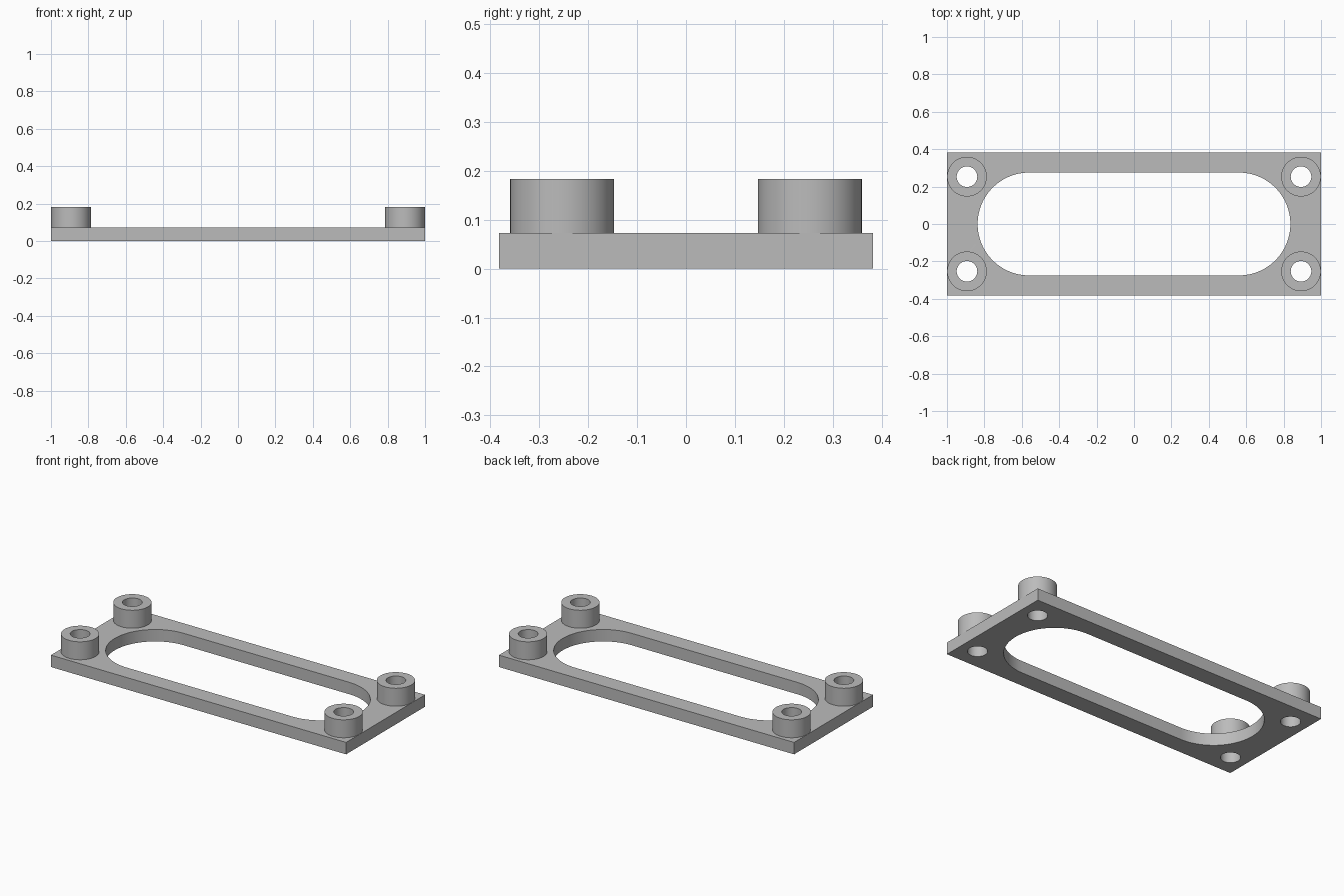
import bpy
import bmesh
from math import cos, sin, pi, radians

cube = bpy.data.objects.get("Cube")
if cube:
    bpy.data.objects.remove(cube, do_unlink=True)

# Overall dimensions
HALF_X, HALF_Y = 1.0, 0.382
PLATE_H, TOP = 0.073, 0.183
BOSS_X, BOSS_Y = 0.893, 0.253
BOSS_R, HOLE_R = 0.106, 0.055
SLOT_X, SLOT_R = 0.836, 0.275

grey = bpy.data.materials.new("plain grey")
grey.use_nodes = True
colour = (0.5, 0.5, 0.5, 1)
grey.diffuse_color = colour
grey.node_tree.nodes["Principled BSDF"].inputs["Base Color"].default_value = colour


def arc(cx, cy, r, start, end, steps):
    angles = [start + (end - start) * i / steps for i in range(steps + 1)]
    return [(cx + r * cos(a), cy + r * sin(a)) for a in angles]


def circle(cx, cy, r, steps=64):
    return arc(cx, cy, r, 0, 2 * pi, steps)[:-1]


def extrude_outline(name, loops, z0, z1):
    """Extrude a flat outline; loops after the first are holes."""
    curve = bpy.data.curves.new(name, 'CURVE')
    curve.dimensions = '2D'
    curve.fill_mode = 'BOTH'
    curve.extrude = (z1 - z0) / 2
    for loop in loops:
        spline = curve.splines.new('POLY')
        spline.points.add(len(loop) - 1)
        for point, (x, y) in zip(spline.points, loop):
            point.co = (x, y, 0, 1)
        spline.use_cyclic_u = True
    obj = bpy.data.objects.new(name, curve)
    bpy.context.collection.objects.link(obj)
    bpy.ops.object.select_all(action='DESELECT')
    obj.select_set(True)
    bpy.context.view_layer.objects.active = obj
    bpy.ops.object.convert(target='MESH')
    obj = bpy.context.view_layer.objects.active

    # Weld caps to walls and set the part at its height
    bm = bmesh.new()
    bm.from_mesh(obj.data)
    bmesh.ops.remove_doubles(bm, verts=bm.verts, dist=0.0001)
    bmesh.ops.recalc_face_normals(bm, faces=bm.faces)
    bmesh.ops.translate(bm, verts=bm.verts, vec=(0, 0, (z0 + z1) / 2))
    bm.to_mesh(obj.data)
    bm.free()
    obj.data.materials.clear()
    obj.data.materials.append(grey)
    bpy.ops.object.shade_smooth_by_angle(angle=radians(30))
    return obj


corners = [(sx * BOSS_X, sy * BOSS_Y) for sx in (-1, 1) for sy in (-1, 1)]

# Base plate with a round-ended slot and four through holes
border = [(-HALF_X, -HALF_Y), (HALF_X, -HALF_Y), (HALF_X, HALF_Y), (-HALF_X, HALF_Y)]
end_x = SLOT_X - SLOT_R
slot = (arc(end_x, 0, SLOT_R, -pi / 2, pi / 2, 48)
        + arc(-end_x, 0, SLOT_R, pi / 2, 3 * pi / 2, 48))
holes = [circle(x, y, HOLE_R) for x, y in corners]
extrude_outline("base_plate", [border, slot] + holes, 0, PLATE_H)

# Hollow round bosses at the corners
for x, y in corners:
    name = ("back" if y > 0 else "front") + ("_left" if x > 0 else "_right") + "_boss"
    extrude_outline(name, [circle(x, y, BOSS_R), circle(x, y, HOLE_R)], PLATE_H, TOP)
